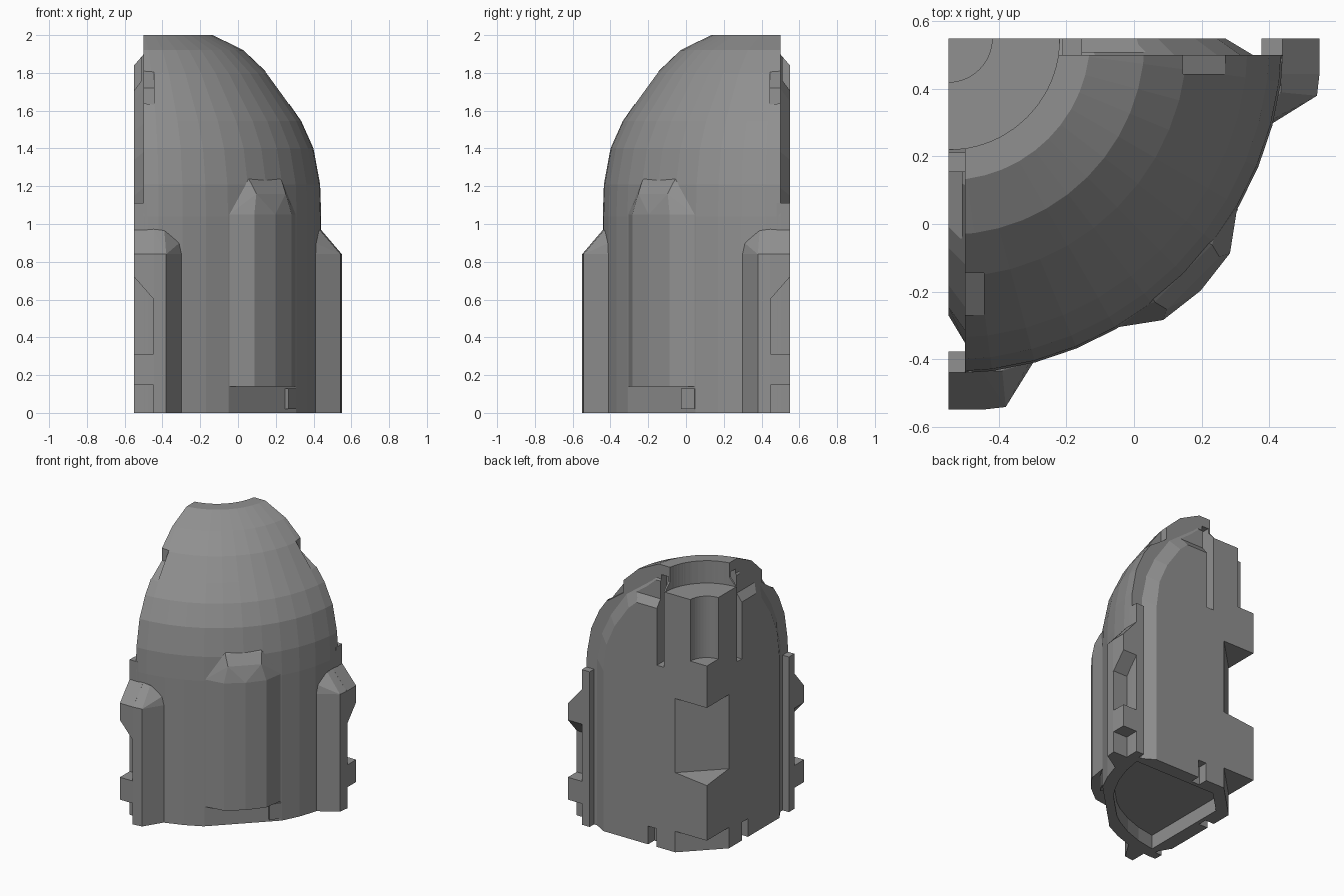
import bpy, bmesh
from math import sin, cos, pi, sqrt

if "Cube" in bpy.data.objects:
    bpy.data.objects.remove(bpy.data.objects["Cube"])

# Local frame: quarter-dome axis at (-0.55, 0.55); u runs to +x, v runs to -y.
# Everything is symmetric when u and v are swapped.
SEG = 12
grey = bpy.data.materials.new("dark_grey")
grey.diffuse_color = (0.28, 0.28, 0.28, 1)
grey.use_nodes = True
grey.node_tree.nodes["Principled BSDF"].inputs["Base Color"].default_value = grey.diffuse_color


def finish(name, bm):
    bmesh.ops.recalc_face_normals(bm, faces=bm.faces)
    me = bpy.data.meshes.new(name)
    bm.to_mesh(me)
    bm.free()
    me.materials.append(grey)
    ob = bpy.data.objects.new(name, me)
    bpy.context.collection.objects.link(ob)
    return ob


def to_world(p, swap=False):
    u, v, z = p
    if swap:
        u, v = v, u
    return (u - 0.55, 0.55 - v, z)


def hull(name, pts, swap=False):
    bm = bmesh.new()
    for p in pts:
        bm.verts.new(to_world(p, swap))
    r = bmesh.ops.convex_hull(bm, input=bm.verts)
    junk = [g for g in r["geom_interior"] if isinstance(g, bmesh.types.BMVert)]
    bmesh.ops.delete(bm, geom=junk, context='VERTS')
    bmesh.ops.dissolve_limit(bm, angle_limit=0.01, verts=bm.verts, edges=bm.edges)
    return finish(name, bm)


def box(name, u, v, z, swap=False):
    return hull(name, [(a, b, c) for a in u for b in v for c in z], swap)


def loft(name, rings, swap=False):
    bm = bmesh.new()
    rows = [[bm.verts.new(to_world(p, swap)) for p in r] for r in rings]
    n = len(rows[0])
    for a, b in zip(rows, rows[1:]):
        for i in range(n):
            j = (i + 1) % n
            bm.faces.new((a[i], a[j], b[j], b[i]))
    bm.faces.new(rows[0])
    bm.faces.new(rows[-1])
    return finish(name, bm)


def sector(name, profile, a0=0.0, a1=pi / 2, seg=SEG):
    # solid made by sweeping an (r, z) profile; welded at the axis
    rings = []
    for k in range(seg + 1):
        a = a0 + (a1 - a0) * k / seg
        rings.append([(r * cos(a), r * sin(a), z) for r, z in profile])
    ob = loft(name, rings)
    bm = bmesh.new()
    bm.from_mesh(ob.data)
    bmesh.ops.remove_doubles(bm, verts=bm.verts, dist=1e-5)
    bmesh.ops.dissolve_degenerate(bm, edges=bm.edges, dist=1e-5)
    bmesh.ops.recalc_face_normals(bm, faces=bm.faces)
    bm.to_mesh(ob.data)
    bm.free()
    return ob


def boolean(target, tool, op='DIFFERENCE'):
    m = target.modifiers.new("bool", 'BOOLEAN')
    m.operation, m.object, m.solver = op, tool, 'EXACT'
    bpy.context.view_layer.objects.active = target
    bpy.ops.object.modifier_apply(modifier=m.name)
    bpy.data.objects.remove(tool)


def diag(r, t, z):
    # radial / tangential position around the diagonal
    return ((r + t) / sqrt(2), (r - t) / sqrt(2), z)


# Dome shell with filled core and open top ring
body = sector("dome_body", [
    (0, 0), (0.994, 0), (0.994, 1.04), (0.988, 1.21), (0.953, 1.4), (0.888, 1.545),
    (0.808, 1.66), (0.708, 1.8), (0.582, 1.92), (0.42, 2.0), (0.33, 2.0),
    (0.33, 1.84), (0, 1.84)])
boolean(body, box("cut", (-0.2, 1.2), (-0.2, 0.05), (-0.1, 2.1)))
boolean(body, box("cut", (-0.2, 1.2), (-0.2, 0.05), (-0.1, 2.1), True))

# Raised mating plates with chamfered arch edge
face = [(0, 0), (0.82, 0), (0.82, 1.15), (0.795, 1.34), (0.73, 1.49), (0.62, 1.65),
        (0.41, 1.84), (0, 1.84)]
back = [(0, 0), (0.92, 0), (0.92, 1.2), (0.88, 1.39), (0.81, 1.54), (0.68, 1.73),
        (0.44, 1.91), (0, 1.91)]
for swap in (False, True):
    plate = loft("plate", [[(u, 0, z) for u, z in face],
                           [(u, 0.06, z) for u, z in back]], swap)
    boolean(body, plate, 'UNION')

# Cuts along the corner: ring floor, axle hole, chamfered corner notches
boolean(body, sector("cut", [(0, 1.84), (0.33, 1.84), (0.33, 2.2), (0, 2.2)], -0.6, pi / 2 + 0.6, 18))
boolean(body, sector("cut", [(0, 1.40), (0.13, 1.40), (0.13, 2.2), (0, 2.2)], -0.6, pi / 2 + 0.6, 18))
tri = [(-0.02, -0.02), (0.27, -0.02), (-0.02, 0.27)]
boolean(body, hull("cut", [(u, v, z) for u, v in tri for z in (-0.1, 0.15)]))
boolean(body, hull("cut", [(u, v, 1.1) for u, v in tri] +
                   [(-0.02, -0.02, 0.54), (0.27, -0.02, 0.57), (-0.02, 0.27, 0.57)]))

# Slots, latch pockets and dome pockets on both mating faces
for swap in (False, True):
    boolean(body, box("cut", (0.34, 0.395), (-0.1, 0.11), (1.3, 1.93), swap))
    boolean(body, box("cut", (0.40, 0.465), (-0.1, 0.07), (-0.1, 0.13), swap))
    boolean(body, hull("cut", [(u, v, z) for u in (0.39, 0.6) for v, z in
                               ((-0.02, 1.68), (0.04, 1.76), (-0.02, 1.9), (0.04, 1.9))], swap))
    boolean(body, hull("cut", [(a, v, z) for a in (0.03, 0.105) for v, z in
                               ((0.695, 1.72), (0.82, 1.63), (0.695, 1.95), (0.82, 1.95))], swap))

# Shallow recess under the base
arc = [(0.91 * cos(a), 0.91 * sin(a)) for a in [0.11 + (pi / 2 - 0.22) * k / 9 for k in range(10)]]
floor = arc + [(0.1, 0.26), (0.26, 0.1)]
boolean(body, hull("cut", [(u, v, z) for u, v in floor for z in (-0.1, 0.1)]))

# Diagonal rib with rounded head
section = [(0.9, -0.25), (0.96, -0.25), (1.04, -0.14), (1.057, 0), (1.04, 0.14), (0.96, 0.25), (0.9, 0.25)]
rib = hull("center_rib", [diag(r, t, z) for r, t in section for z in (0, 1.05)] +
           [diag(r, t, z) for s in (-1, 1) for r, t, z in
            ((1.025, 0.11 * s, 1.16), (0.985, 0.12 * s, 1.23), (0.95, 0.11 * s, 1.26),
             (0.94, 0.2 * s, 1.18), (0.9, 0.11 * s, 1.26))])
for ob in (body, rib):
    boolean(ob, hull("cut", [diag(r, t, z) for r in (0.96, 1.2) for t in (-0.252, 0.252) for z in (-0.1, 0.14)]))
hull("rib_foot", [diag(r, t, z) for r, t in ((0.93, 0.17), (0.985, 0.17), (0.965, 0.25), (0.93, 0.25))
                  for z in (0.02, 0.13)])

# Edge strips and corner ribs with interlocking tabs
for swap, side in ((False, "right"), (True, "front")):
    box(side + "_edge_strip", (0.928, 0.99), (0, 0.07), (0, 1.11), swap)
    foot = [(0.93, 0.1), (1.1, 0.1), (1.092, 0.17), (0.955, 0.255), (0.9, 0.25)]
    top = [(0.93, 0.1, 0.975), (0.985, 0.1, 0.975), (0.985, 0.16, 0.965),
           (0.96, 0.24, 0.9), (0.9, 0.25, 0.9)]
    hull(side + "_rib", [(u, v, z) for u, v in foot for z in (0, 0.84)] + top, swap)
    hull(side + "_rib_hook", [(u, v, z) for u in (0.93, 1.1) for v, z in
                              ((0, 0.72), (0.105, 0.6), (0, 0.84), (0.105, 0.84))] +
         [(u, v, 0.975) for u in (0.93, 0.985) for v in (0, 0.105)], swap)
    box(side + "_rib_tab", (0.988, 1.1), (0, 0.105), (0.15, 0.31), swap)
